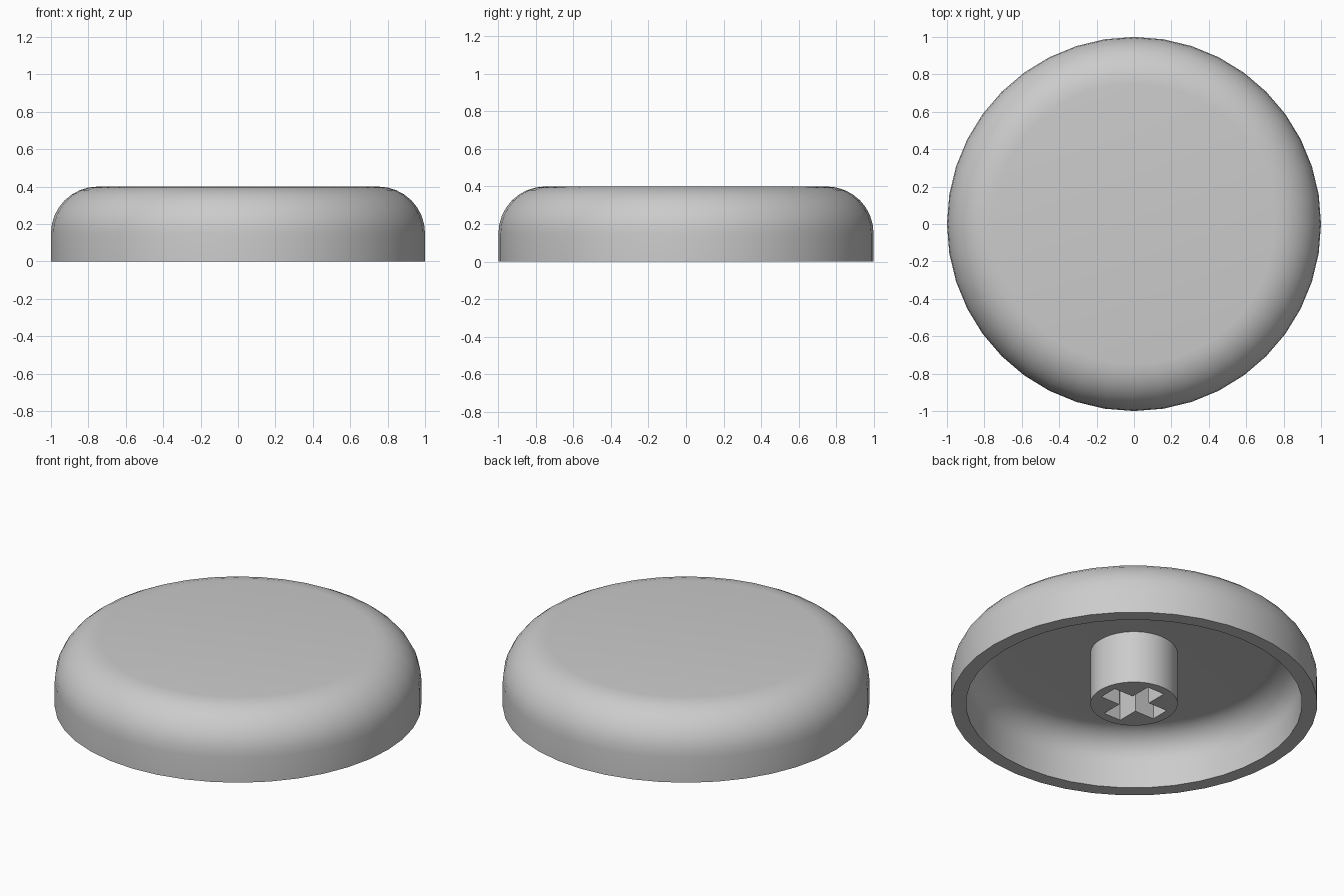
import bpy, bmesh
from math import sin, cos, pi, radians
from mathutils import Vector

if "Cube" in bpy.data.objects:
    bpy.data.objects.remove(bpy.data.objects["Cube"], do_unlink=True)

SIDES = 40
OUTER, HEIGHT, FILLET = 1.0, 0.4, 0.25
WALL = 0.083
CEILING = HEIGHT - WALL

grey = bpy.data.materials.new("plain grey")
grey.use_nodes = True
grey.diffuse_color = (0.6, 0.6, 0.6, 1)
grey.node_tree.nodes["Principled BSDF"].inputs["Base Color"].default_value = (0.6, 0.6, 0.6, 1)


def finish(bm, name):
    """Turn a bmesh into a smooth-shaded object with sharp edges kept."""
    bmesh.ops.recalc_face_normals(bm, faces=bm.faces[:])
    mesh = bpy.data.meshes.new(name)
    bm.to_mesh(mesh)
    bm.free()
    mesh.materials.append(grey)
    obj = bpy.data.objects.new(name, mesh)
    bpy.context.collection.objects.link(obj)
    bpy.ops.object.select_all(action='DESELECT')
    obj.select_set(True)
    bpy.context.view_layer.objects.active = obj
    bpy.ops.object.shade_smooth_by_angle(angle=radians(30))
    return obj


def corner(radius, top, fillet, steps=8):
    """Rounded shoulder from the upright wall to the flat top."""
    arc = [i / steps * pi / 2 for i in range(steps + 1)]
    return [(radius - fillet + fillet * cos(a), top - fillet + fillet * sin(a)) for a in arc]


def loop(bm, points):
    """Closed loop of edges on the ground plane."""
    verts = [bm.verts.new((x, y, 0)) for x, y in points]
    return [bm.edges.new((v, verts[i - 1])) for i, v in enumerate(verts)]


# Cap: hollow rounded shell, revolved from its wall profile
outside = [(OUTER, 0)] + corner(OUTER, HEIGHT, FILLET) + [(0, HEIGHT)]
inside = [(OUTER - WALL, 0)] + corner(OUTER - WALL, CEILING, FILLET - WALL) + [(0, CEILING)]
profile = outside[::-1] + inside
bm = bmesh.new()
verts = [bm.verts.new((r, 0, z)) for r, z in profile]
edges = [bm.edges.new(pair) for pair in zip(verts, verts[1:])]
bmesh.ops.spin(bm, geom=verts + edges, cent=(0, 0, 0), axis=(0, 0, 1),
               angle=2 * pi, steps=SIDES, use_merge=True)
bmesh.ops.remove_doubles(bm, verts=bm.verts[:], dist=0.0001)
finish(bm, "cap_shell")

# Stem: round post with a cross-shaped socket running up to the ceiling
STEM, ARM, HALF = 0.238, 0.185, 0.057
circle = [(STEM * cos(2 * pi * i / SIDES), STEM * sin(2 * pi * i / SIDES)) for i in range(SIDES)]
cross, arm = [], [(ARM, -HALF), (ARM, HALF), (HALF, HALF)]
for _ in range(4):
    cross += arm
    arm = [(-y, x) for x, y in arm]
bm = bmesh.new()
rings = loop(bm, circle) + loop(bm, cross)
bmesh.ops.triangle_fill(bm, edges=rings, use_beauty=True, use_dissolve=False)
raised = bmesh.ops.extrude_face_region(bm, geom=bm.faces[:], use_keep_orig=True)["geom"]
bmesh.ops.translate(bm, vec=Vector((0, 0, CEILING + 0.01)),
                    verts=[g for g in raised if isinstance(g, bmesh.types.BMVert)])
finish(bm, "stem")
